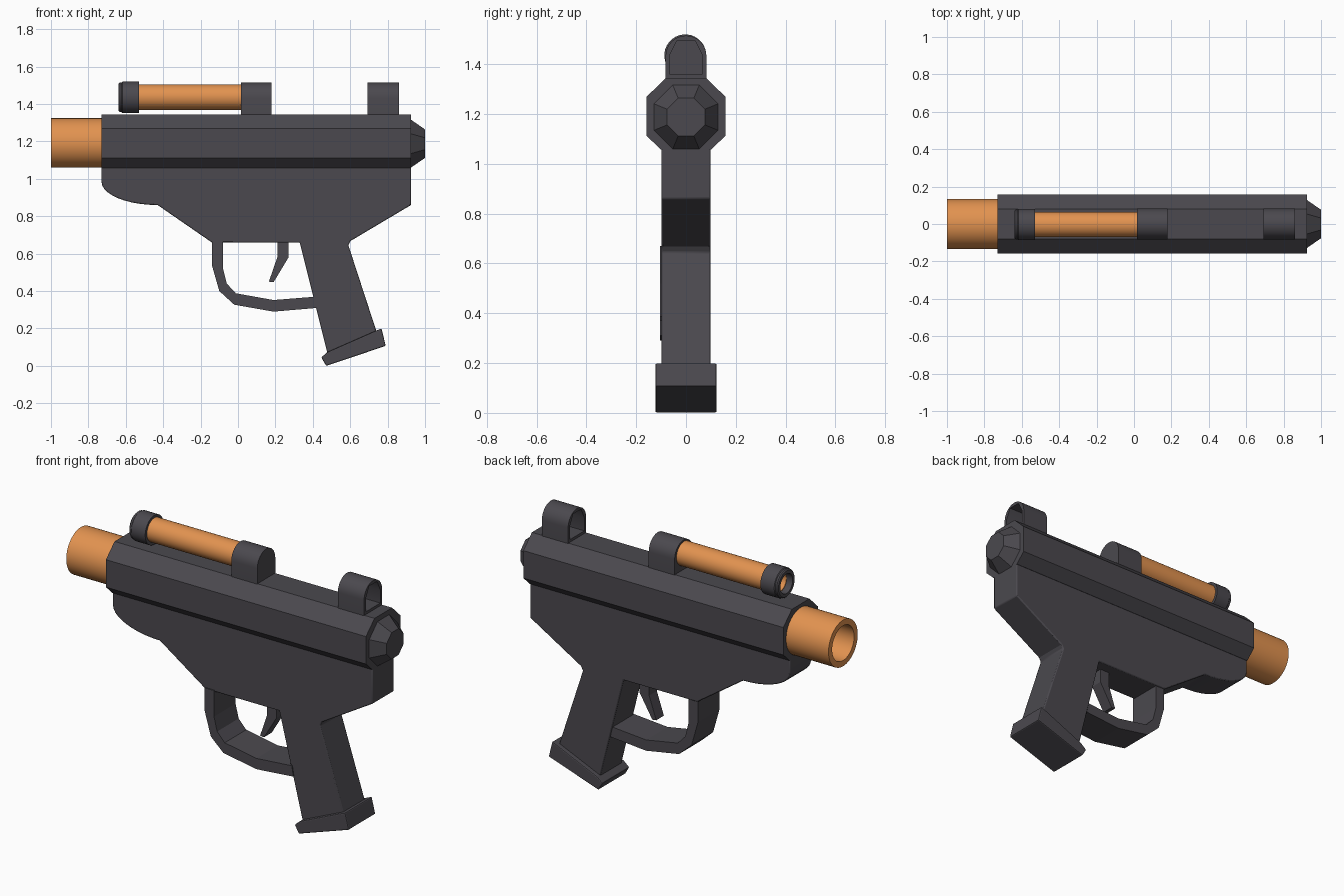
import bpy, bmesh
from math import pi, sin, cos, radians

if "Cube" in bpy.data.objects:
    bpy.data.objects.remove(bpy.data.objects["Cube"])


def material(name, rgb):
    m = bpy.data.materials.new(name)
    m.diffuse_color = (*rgb, 1)
    m.use_nodes = True
    m.node_tree.nodes["Principled BSDF"].inputs["Base Color"].default_value = m.diffuse_color
    return m


DARK = material("dark_plastic", (0.07, 0.066, 0.077))
ORANGE = material("orange_plastic", (0.76, 0.29, 0.08))


def finish(name, bm, mat, smooth=False, bevel=0):
    bmesh.ops.remove_doubles(bm, verts=bm.verts, dist=1e-5)
    bmesh.ops.recalc_face_normals(bm, faces=bm.faces)
    me = bpy.data.meshes.new(name)
    bm.to_mesh(me)
    bm.free()
    me.materials.append(mat)
    ob = bpy.data.objects.new(name, me)
    bpy.context.collection.objects.link(ob)
    if bevel:
        b = ob.modifiers.new("bevel", "BEVEL")
        b.width, b.segments = bevel, 2
        b.limit_method, b.angle_limit = "ANGLE", radians(40)
    if smooth:
        bpy.ops.object.select_all(action="DESELECT")
        ob.select_set(True)
        bpy.context.view_layer.objects.active = ob
        bpy.ops.object.shade_smooth_by_angle(angle=radians(30))
    return ob


def prism(name, pts, axis, lo, hi, mat=DARK, **kw):
    """Extrude an (x, z) profile along y, or a (y, z) profile along x."""
    bm = bmesh.new()
    place = (lambda p, d: (d, p[0], p[1])) if axis == "x" else (lambda p, d: (p[0], d, p[1]))
    a = [bm.verts.new(place(p, lo)) for p in pts]
    b = [bm.verts.new(place(p, hi)) for p in pts]
    bm.faces.new(a)
    bm.faces.new(b[::-1])
    for i in range(len(pts)):
        j = (i + 1) % len(pts)
        bm.faces.new((a[i], b[i], b[j], a[j]))
    return finish(name, bm, mat, **kw)


def lathe(name, profile, cz, mat, n=32, cy=0.0, smooth=True, closed=False):
    """Revolve an (x, radius) profile around a line parallel to x."""
    bm = bmesh.new()
    rings = []
    for x, r in profile:
        angles = [2 * pi * (k + 0.5) / n for k in range(n)]
        rings.append([bm.verts.new((x, cy + r * cos(t), cz + r * sin(t))) for t in angles])
    pairs = list(zip(rings, rings[1:]))
    if closed:
        pairs.append((rings[-1], rings[0]))
    else:
        bm.faces.new(rings[0])
        bm.faces.new(rings[-1])
    for p, q in pairs:
        for k in range(n):
            m = (k + 1) % n
            bm.faces.new((p[k], p[m], q[m], q[k]))
    return finish(name, bm, mat, smooth=smooth)


def arch(r, base, spring, n=16):
    """Round-topped (y, z) outline."""
    top = [(r * cos(pi * k / n), spring + r * sin(pi * k / n)) for k in range(n + 1)]
    return [(r, base)] + top + [(-r, base)]


# octagonal receiver
prism("receiver", [(-0.08, 1.345), (0.08, 1.345), (0.158, 1.27), (0.158, 1.112),
                   (0.1, 1.057), (-0.1, 1.057), (-0.158, 1.112), (-0.158, 1.27)],
      "x", -0.73, 0.925)

# tapered rear cap
oct_r = 1 / cos(pi / 8)
lathe("rear_cap", [(0.9, 0.128 * oct_r), (0.925, 0.128 * oct_r), (1.0, 0.076 * oct_r)],
      1.188, DARK, n=8, smooth=False)

# hollow barrel
lathe("barrel", [(-0.7, 0.133), (-1.0, 0.133), (-1.0, 0.1), (-0.76, 0.1)], 1.192, ORANGE, n=40)

# lower frame and slanted grip share one outline
nose = [(-0.43 - 0.3 * cos(t), 0.985 - 0.125 * sin(t)) for t in [pi / 2 * k / 10 for k in range(11)]]
prism("frame_and_grip",
      [(-0.73, 1.08)] + nose +
      [(-0.14, 0.66), (0.33, 0.66), (0.48, 0.06), (0.745, 0.17), (0.59, 0.645),
       (0.602, 0.668), (0.925, 0.86), (0.925, 1.08)],
      "y", -0.098, 0.098, smooth=True, bevel=0.006)

# grip base
prism("grip_base", [(0.445, 0.045), (0.472, 0.0), (0.79, 0.107), (0.767, 0.2),
                    (0.735, 0.187), (0.48, 0.075)],
      "y", -0.123, 0.123, bevel=0.006)

# trigger guard
prism("trigger_guard",
      [(-0.14, 0.67), (-0.14, 0.54), (-0.1, 0.4), (-0.02, 0.327), (0.19, 0.29), (0.425, 0.31),
       (0.415, 0.37), (0.19, 0.352), (-0.012, 0.388), (-0.06, 0.44), (-0.08, 0.52), (-0.08, 0.67)],
      "y", -0.104, 0.092)

# trigger
prism("trigger", [(0.21, 0.67), (0.27, 0.67), (0.27, 0.58), (0.19, 0.447), (0.165, 0.45), (0.21, 0.58)],
      "y", -0.035, 0.035)

# scope mount
prism("scope_mount", arch(0.082, 1.335, 1.433), "x", 0.015, 0.18, smooth=True)

# open rear sight
hole = [(-0.066, 1.335), (-0.066, 1.435), (-0.036, 1.496), (0.036, 1.496), (0.066, 1.435), (0.066, 1.335)]
prism("rear_sight", arch(0.082, 1.335, 1.433) + hole, "x", 0.693, 0.86, smooth=True)
prism("rear_sight_floor", [(-0.07, 1.335), (0.07, 1.335), (0.07, 1.36), (-0.07, 1.36)], "x", 0.693, 0.86)

# scope tube with recessed front
lathe("scope_tube", [(0.03, 0.068), (-0.6, 0.068), (-0.6, 0.052), (-0.5, 0.052)], 1.437, ORANGE, cy=-0.003)

# stepped ring at the scope front
lathe("scope_ring", [(-0.53, 0.06), (-0.53, 0.084), (-0.618, 0.084), (-0.622, 0.08), (-0.632, 0.08),
                     (-0.638, 0.074), (-0.638, 0.056), (-0.59, 0.056)],
      1.436, DARK, cy=-0.003, closed=True)
